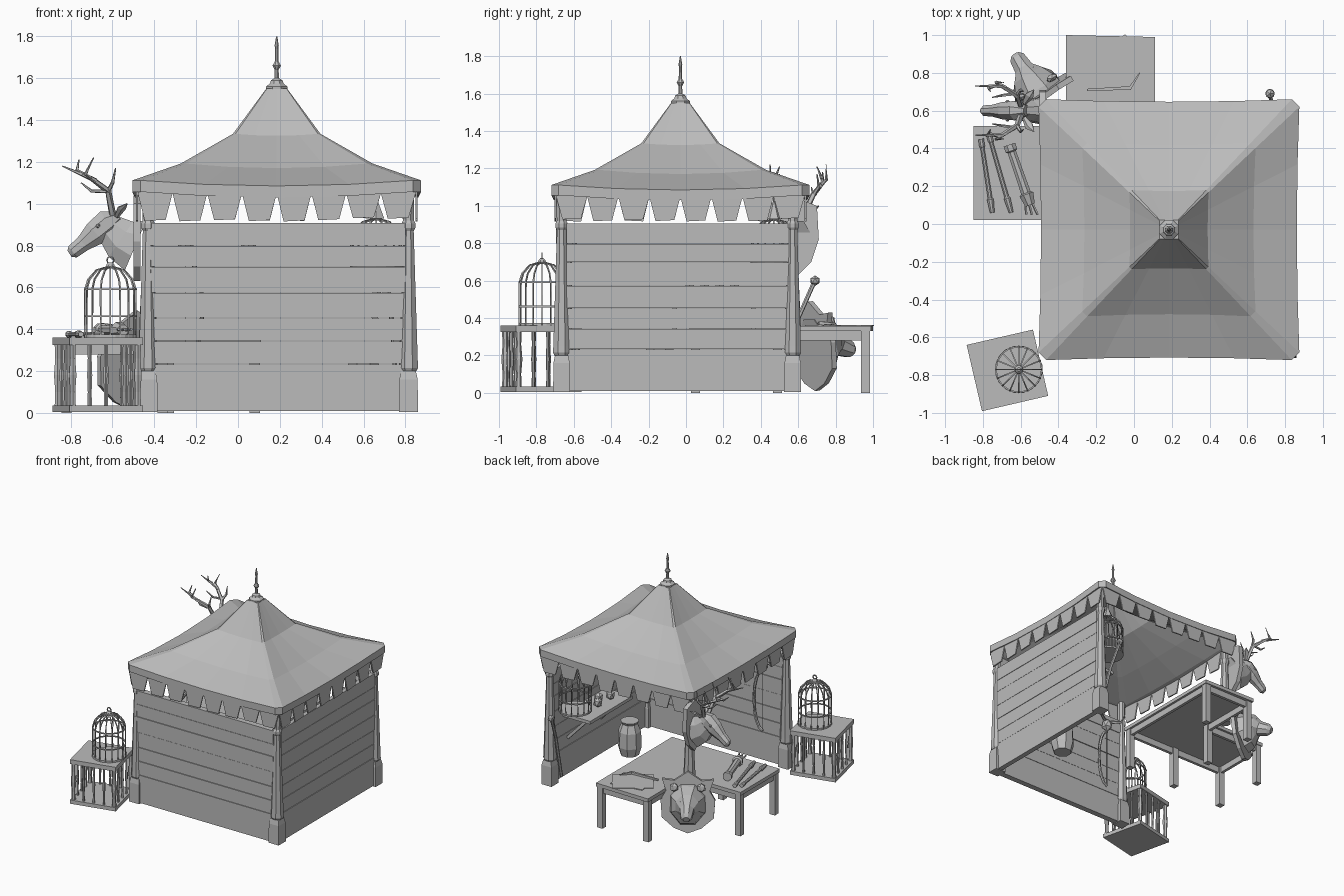
import bpy, bmesh, math, random
from mathutils import Vector, Matrix

random.seed(4)
if "Cube" in bpy.data.objects:
    bpy.data.objects.remove(bpy.data.objects["Cube"])

grey = bpy.data.materials.new("plain grey")
grey.use_nodes = True
grey.diffuse_color = (0.5, 0.5, 0.5, 1)
grey.node_tree.nodes["Principled BSDF"].inputs["Base Color"].default_value = (0.5, 0.5, 0.5, 1)


def finish(bm, name, thick=0):
    bmesh.ops.recalc_face_normals(bm, faces=bm.faces)
    me = bpy.data.meshes.new(name)
    bm.to_mesh(me)
    bm.free()
    me.materials.append(grey)
    ob = bpy.data.objects.new(name, me)
    bpy.context.scene.collection.objects.link(ob)
    if thick:
        mod = ob.modifiers.new("thickness", 'SOLIDIFY')
        mod.thickness = thick
        mod.offset = 0
    return ob


def box(bm, lo, hi, turn=None):
    lo, hi = Vector(lo), Vector(hi)
    m = Matrix.Translation((lo + hi) / 2) @ Matrix.Diagonal((*(hi - lo), 1))
    bmesh.ops.create_cube(bm, size=1, matrix=turn @ m if turn else m)


def ball(bm, pos, r, scale=(1, 1, 1), sub=1):
    bmesh.ops.create_icosphere(bm, subdivisions=sub, radius=r,
                               matrix=Matrix.Translation(pos) @ Matrix.Diagonal((*scale, 1)))


def bridge(bm, rings, caps=True):
    n = len(rings[0])
    for a, b in zip(rings, rings[1:]):
        for i in range(n):
            bm.faces.new((a[i], a[(i + 1) % n], b[(i + 1) % n], b[i]))
    if caps:
        bm.faces.new(rings[0])
        bm.faces.new(rings[-1])


def tube(bm, pts, radii, sides=6, closed=False):
    """Loft through points; each radius is a number or a (wide, tall) pair."""
    pts = [Vector(p) for p in pts]
    if not isinstance(radii, (list, tuple)):
        radii = [radii] * len(pts)
    rings = []
    for i, p in enumerate(pts):
        a, b = pts[max(i - 1, 0)], pts[min(i + 1, len(pts) - 1)]
        if closed:
            a, b = pts[i - 1], pts[(i + 1) % len(pts)]
        q = (b - a).to_track_quat('Z', 'Y')
        w, h = radii[i] if isinstance(radii[i], tuple) else (radii[i], radii[i])
        ang = [math.tau * (k + .5) / sides for k in range(sides)]
        rings.append([bm.verts.new(p + q @ Vector((w * math.cos(t), h * math.sin(t), 0))) for t in ang])
    bridge(bm, rings + rings[:1] if closed else rings, not closed)


def lathe(bm, x, y, profile, sides=8):
    tube(bm, [(x, y, z) for r, z in profile], [r for r, z in profile], sides)


def circle(x, y, z, r, n=16):
    return [(x + r * math.cos(math.tau * k / n), y + r * math.sin(math.tau * k / n), z) for k in range(n)]


# Canopy: square rings with clipped corners and sagging sides
CX, CY = .185, -.03


def ring(bm, half, z, sag):
    out = []
    for side in range(4):
        rot = Matrix.Rotation(side * math.pi / 2, 3, 'Z')
        for t in (-.94, -.5, 0, .5, .94):
            drop = sag * (1 - t * t)
            p = rot @ Vector((t * half, -half + drop * .5, z - drop))
            out.append(bm.verts.new(p + Vector((CX, CY, 0))))
    return out


bm = bmesh.new()
layers = [(.05, 1.49, 0), (.2, 1.29, .01), (.45, 1.16, .02), (.65, 1.07, .03), (.692, 1.06, .03),
          (.692, 1.115, .03), (.46, 1.195, .025), (.21, 1.335, .01), (.05, 1.55, 0)]
bridge(bm, [ring(bm, *l) for l in layers])
finish(bm, "canopy")

# Hanging flags around the canopy
bm = bmesh.new()
for side in range(4):
    m = Matrix.Translation((CX, CY, 0)) @ Matrix.Rotation(side * math.pi / 2, 4, 'Z')
    for k in range(8):
        c = (k - 3.5) * .166
        low = .92 + random.uniform(-.006, .012)
        shape = [(-.083, 1.08), (-.083, 1.05), (-.05, low), (.05, low + .005), (.083, 1.05), (.083, 1.08)]
        bm.faces.new([bm.verts.new(m @ Vector((c + u, -.668, z))) for u, z in shape])
finish(bm, "valance_flags", .01)

# Finial
bm = bmesh.new()
lathe(bm, CX, CY, [(.055, 1.53), (.055, 1.56), (.035, 1.575), (.03, 1.59), (.012, 1.6), (.01, 1.64),
                   (.022, 1.66), (.01, 1.68), (.008, 1.74), (.011, 1.755), (.003, 1.8)])
finish(bm, "roof_finial")

# Posts; the back one stands on the table
SHAFT = [(.042, .2), (.05, .215), (.048, .25), (.036, .6), (.027, .87), (.036, .885), (.036, .905),
         (.028, .92), (.03, 1.1)]
for name, x, y in (("front_right", -.43, -.665), ("front_left", .815, -.665), ("back_left", .815, .57)):
    bm = bmesh.new()
    tube(bm, [(x, y, z) for z in (.005, .16, .2)], [.064, .062, .05], 4)
    lathe(bm, x, y, SHAFT)
    finish(bm, name + "_post")
bm = bmesh.new()
lathe(bm, -.43, .57, [(r, max(z, .35 + z / 50)) for r, z in SHAFT if z > .22])
finish(bm, "back_right_post")

# Plank walls
seams = (.01, .235, .345, .455, .575, .7, .8, .91)
for name, along_x in (("front_wall", True), ("left_wall", False)):
    bm = bmesh.new()
    for a, b in zip(seams, seams[1:]):
        d = random.uniform(0, .006)
        if along_x:
            box(bm, (-.43, -.69 - d, a), (.8, -.655 + d, b - .003))
        else:
            box(bm, (.805 - d, -.64, a), (.835 + d, .55, b - .003))
    finish(bm, name)

# L-shaped table
bm = bmesh.new()
outline = [(-.85, .02), (.11, .02), (.11, .99), (-.36, 1), (-.36, .52), (-.85, .52)]
rings = [[bm.verts.new((x, y, z)) for x, y in outline] for z in (.33, .358)]
bridge(bm, rings)
inset = [(-.82, .05), (.08, .05), (.08, .96), (-.33, .96), (-.33, .49), (-.82, .49)]
for (x0, y0), (x1, y1) in zip(inset, inset[1:] + inset[:1]):
    box(bm, (min(x0, x1) - .012, min(y0, y1) - .012, .28), (max(x0, x1) + .012, max(y0, y1) + .012, .33))
for x, y in inset + [(-.36, .05)]:
    box(bm, (x - .024, y - .024, 0), (x + .024, y + .024, .33))
finish(bm, "corner_table")

# Small spindle stand, turned slightly
turn = Matrix.Translation((-.67, -.775, 0)) @ Matrix.Rotation(math.radians(13), 4, 'Z')
bm = bmesh.new()
box(bm, (-.18, -.18, .325), (.18, .18, .36), turn)
box(bm, (-.18, -.18, .005), (.18, .18, .035), turn)
for side in range(4):
    for t in (-.16, -.08, 0, .08):
        p = turn @ Matrix.Rotation(side * math.pi / 2, 4, 'Z') @ Vector((t, -.16, 0))
        r = .017 if t == -.16 else .009
        lathe(bm, p.x, p.y, [(r, .03), (r * .8, .1), (r * 1.2, .18), (r * .8, .26), (r, .33)], 6)
finish(bm, "spindle_stand")


# Bird cages
def cage(name, x, y, z, r, h):
    bm = bmesh.new()
    lathe(bm, x, y, [(r * 1.04, z), (r * 1.04, z + .014)], 16)
    for f in (.3, .68):
        tube(bm, circle(x, y, z + h * f, r), .006, 4, True)
    for k in range(16):
        c, s = math.cos(math.tau * k / 16), math.sin(math.tau * k / 16)
        prof = [(1, 0), (1, .68), (.88, .82), (.55, .95), (.08, 1)]
        tube(bm, [(x + r * f * c, y + r * f * s, z + h * g) for f, g in prof], .005, 4)
    lathe(bm, x, y, [(.025, z + h - .01), (.02, z + h + .01), (.01, z + h + .02)])
    loop = [(x + .017 * math.cos(a), y, z + h + .03 + .017 * math.sin(a)) for a in
            [math.tau * k / 8 for k in range(8)]]
    tube(bm, loop, .005, 4, True)
    finish(bm, name)


cage("standing_cage", -.61, -.77, .36, .122, .34)
cage("hanging_cage", .66, .47, .6, .12, .33)
bm = bmesh.new()
lathe(bm, .66, .47, [(.045, .93), (.015, 1.0), (.006, 1.02), (.006, 1.13)], 6)
finish(bm, "cage_hanger")

# Stag trophy
bm = bmesh.new()
plaque = [(-.1, 1.0), (0, 1.04), (.1, 1.0), (.11, .82), (.07, .7), (0, .63), (-.07, .7), (-.11, .82)]
bridge(bm, [[bm.verts.new((x, .6 + u, z)) for u, z in plaque] for x in (-.5, -.465)])
finish(bm, "stag_plaque")
bm = bmesh.new()
tube(bm, [(-.49, .6, .8), (-.56, .6, .83), (-.62, .6, .89)], [(.075, .14), (.06, .11), (.045, .075)], 8)
tube(bm, [(-.57, .6, .94), (-.62, .6, .91), (-.68, .6, .86), (-.74, .6, .81), (-.79, .6, .77), (-.805, .6, .76)],
     [(.03, .03), (.055, .07), (.05, .065), (.034, .042), (.03, .036), (.015, .02)], 8)
for s in (-1, 1):
    tube(bm, [(-.58, .6 + s * .04, .94), (-.555, .6 + s * .08, .98), (-.53, .6 + s * .11, 1.0)],
         [.012, (.025, .012), .003], 5)
    ball(bm, (-.67, .6 + s * .047, .895), .012)
finish(bm, "stag_head")
bm = bmesh.new()
for s in (-1, 1):
    def branch(pts, r):
        tube(bm, [(x, .6 + s * y, z) for x, y, z in pts], [r, r * .9, r * .7, .003][-len(pts):], 5)
    branch([(-.6, .03, .95), (-.62, .08, 1.06), (-.7, .13, 1.12), (-.84, .13, 1.18)], .017)
    branch([(-.68, .12, 1.11), (-.73, .15, 1.14), (-.69, .15, 1.22)], .013)
    branch([(-.74, .13, 1.14), (-.77, .12, 1.16), (-.76, .1, 1.21)], .012)
    branch([(-.62, .08, 1.06), (-.6, .11, 1.1), (-.585, .1, 1.17)], .013)
    branch([(-.63, .09, 1.06), (-.7, .08, 1.06), (-.75, .07, 1.1)], .011)
finish(bm, "stag_antlers")

# Bear trophy on a shield leaning at the table corner, facing outward
face = Matrix.Translation((-.5, .69, 0)) @ Matrix.Rotation(math.radians(32), 4, 'Z') \
    @ Matrix.Rotation(math.radians(5), 4, 'X')
bm = bmesh.new()
shield = [(0, .01), (.1, .05), (.19, .13), (.2, .27), (.16, .34), (.19, .43), (.1, .42), (0, .49)]
shield += [(-x, z) for x, z in shield[-2:0:-1]]
bridge(bm, [[bm.verts.new((x, y, z)) for x, z in shield] for y in (0, .03)])
bm.transform(face)
finish(bm, "bear_shield")
bm = bmesh.new()
tube(bm, [(0, .02, .24), (0, .08, .25), (0, .14, .26), (0, .17, .24), (0, .24, .21), (0, .26, .2)],
     [(.14, .17), (.13, .15), (.09, .1), (.055, .06), (.045, .045), (.025, .025)], 8)
for s in (-1, 1):
    ball(bm, (s * .1, .07, .38), .035, (1, .6, 1))
    ball(bm, (s * .045, .155, .3), .012)
bm.transform(face)
finish(bm, "bear_head")

# Goods on the table
bm = bmesh.new()
for (x0, y0), (x1, y1), r in (((-.81, .45), (-.75, .06), .016), ((-.77, .48), (-.65, .06), .016),
                              ((-.66, .42), (-.55, .1), .035)):
    pts = [Vector((x0, y0, .36 + r)).lerp(Vector((x1, y1, .36 + r)), t) for t in (0, .1, .12, .8, .82, 1)]
    tube(bm, pts, [r, r, r * .7, r * .8, r * 1.2, r * .8], 8)
for k in range(3):
    tube(bm, [(-.58, .2, .39), (-.57 + k * .03, .05, .4)], .007, 5)
finish(bm, "quivers_and_arrows")
for name, ang, w in (("large_map", 35, .15), ("small_map", 8, .13)):
    bm = bmesh.new()
    t = Matrix.Translation((-.1, .82, 0)) @ Matrix.Rotation(math.radians(ang), 4, 'Z')
    box(bm, (-w, -w * .8, .358), (w, w * .8, .364), t)
    finish(bm, name)
bm = bmesh.new()
tube(bm, [(-.25, .71, .372), (-.02, .72, .372), (.03, .8, .372)], [.008, .014, .004], 4)
finish(bm, "hunting_knife")

# Inner shelf, pots, basket and leaning staff
bm = bmesh.new()
box(bm, (.56, -.12, .49), (.81, .42, .515))
for y in (-.06, .36):
    tube(bm, [(.8, y, .3), (.62, y, .49)], .016, 4)
finish(bm, "wall_shelf")
bm = bmesh.new()
for k in range(4):
    ball(bm, (.66 + .05 * (k % 2), .02 + k * .08, .55), .036, (1, 1, 1.1))
finish(bm, "shelf_pots")
bm = bmesh.new()
lathe(bm, .6, -.14, [(.07, .03), (.09, .1), (.085, .22), (.06, .28), (.07, .3)], 8)
finish(bm, "basket")
bm = bmesh.new()
tube(bm, [(.76, .5, .05), (.74, .6, .4), (.72, .68, .58)], .012, 6)
ball(bm, (.72, .69, .6), .028)
finish(bm, "ball_staff")

# Bow and skulls on the front wall
bm = bmesh.new()
tube(bm, [(-.25 + .08 * math.cos(a), -.62, .5 + .24 * math.sin(a)) for a in
          [math.pi * (k / 8 - .5) for k in range(9)]], .011, 5)
tube(bm, [(-.25, -.62, .26), (-.25, -.62, .74)], .003, 4)
for x in (-.25, .05):
    ball(bm, (x, -.62, .8), .045, (1, 1, 1.2))
    for s in (-1, 1):
        tube(bm, [(x + s * .03, -.61, .83), (x + s * .1, -.57, .84), (x + s * .12, -.55, .9)], [.014, .01, .003], 5)
finish(bm, "bow_and_skulls")
